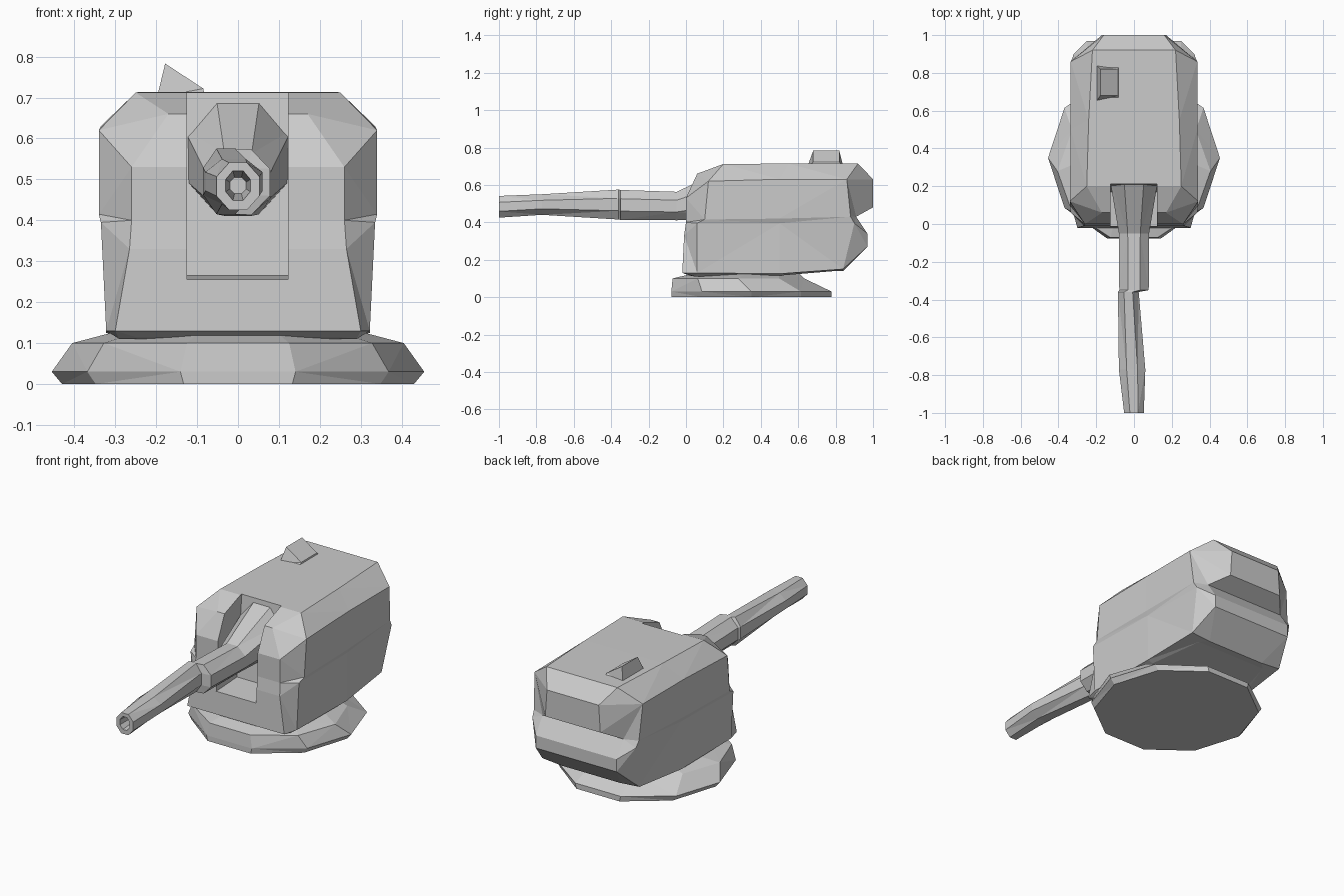
import bpy, bmesh, math

if "Cube" in bpy.data.objects:
    bpy.data.objects.remove(bpy.data.objects["Cube"])


def loft(name, rings, strip_caps=False):
    """Skin a list of closed rings with equal point counts."""
    bm = bmesh.new()
    vs = [[bm.verts.new(p) for p in r] for r in rings]
    n = len(rings[0])
    for a, b in zip(vs, vs[1:]):
        for i in range(n):
            j = (i + 1) % n
            bm.faces.new((a[i], a[j], b[j], b[i]))
    for r in (vs[0], vs[-1]):
        if strip_caps:
            for i in range(n // 2 - 1):
                bm.faces.new((r[i], r[i + 1], r[n - 2 - i], r[n - 1 - i]))
        else:
            bm.faces.new(r)
    bmesh.ops.triangulate(bm, faces=bm.faces[:])
    bmesh.ops.recalc_face_normals(bm, faces=bm.faces[:])
    me = bpy.data.meshes.new(name)
    bm.to_mesh(me)
    bm.free()
    ob = bpy.data.objects.new(name, me)
    bpy.context.collection.objects.link(ob)
    return ob


def polygon(n, rx, ry, phase=0.0):
    k = [phase + 2 * math.pi * i / n for i in range(n)]
    return [(rx * math.cos(t), ry * math.sin(t)) for t in k]


# Faceted base ring: height, x radius, centre y, y radius
base = [(0, .43, .35, .45), (.03, .455, .35, .45),
        (.1, .405, .28, .37), (.125, .31, .32, .30)]
loft("base_ring", [[(x, cy + y, z) for x, y in polygon(10, rx, ry)]
                   for z, rx, cy, ry in base])

# Housing: right-hand half sections from front to back, mirrored across x
halves = [
    [(.25, .02, .115), (.30, -.02, .13), (.265, -.01, .33),
     (.26, 0, .40), (.26, 0, .53), (.17, .06, .66)],
    [(.29, .05, .11), (.322, .06, .13), (.335, .06, .395),
     (.34, .10, .415), (.34, .12, .62), (.25, .20, .712)],
    [(.29, .50, .115), (.322, .50, .125), (.325, .50, .395),
     (.335, .50, .42), (.335, .50, .63), (.24, .55, .714)],
    [(.22, .80, .14), (.30, .84, .15), (.32, .90, .395),
     (.325, .88, .43), (.335, .86, .63), (.22, .92, .714)],
    [(.18, .84, .14), (.25, .97, .27), (.25, .97, .34),
     (.25, .91, .43), (.17, 1.0, .48), (.16, 1.0, .63)],
]
housing = loft("housing", [h + [(-x, y, z) for x, y, z in reversed(h)]
                           for h in halves], True)

# Open slot in the front of the housing
slot = [(-.2, .245), (.17, .265), (.23, .9), (-.2, .9)]
cutter = loft("slot_cutter", [[(x, y, z) for y, z in slot] for x in (-.125, .122)])
cutter.hide_render = True
cutter.hide_viewport = True
mod = housing.modifiers.new("slot", 'BOOLEAN')
mod.operation = 'DIFFERENCE'
mod.solver = 'EXACT'
mod.object = cutter

# Barrel with bore and flared root: y, centre x, centre z, x radius, z radius
barrel = [(-.80, 0, .485, .02, .02), (-1, 0, .485, .03, .036),
          (-1, 0, .483, .052, .058), (-.77, -.01, .495, .07, .055),
          (-.36, -.03, .495, .055, .08), (-.35, 0, .493, .078, .08),
          (-.05, 0, .487, .08, .076), (.25, 0, .56, .13, .145)]
c = math.cos(math.pi / 8)
loft("barrel", [[(cx + x, y, cz + z)
                 for x, z in polygon(8, rx / c, rz / c, math.pi / 8)]
                for y, cx, cz, rx, rz in barrel])

# Wedge-shaped lug on the roof
loft("roof_lug", [[(-.198, y0, .70), (-.178, y1, .783), (-.085, y1, .722), (-.08, y0, .70)]
                  for y0, y1 in ((.65, .68), (.84, .82))])
